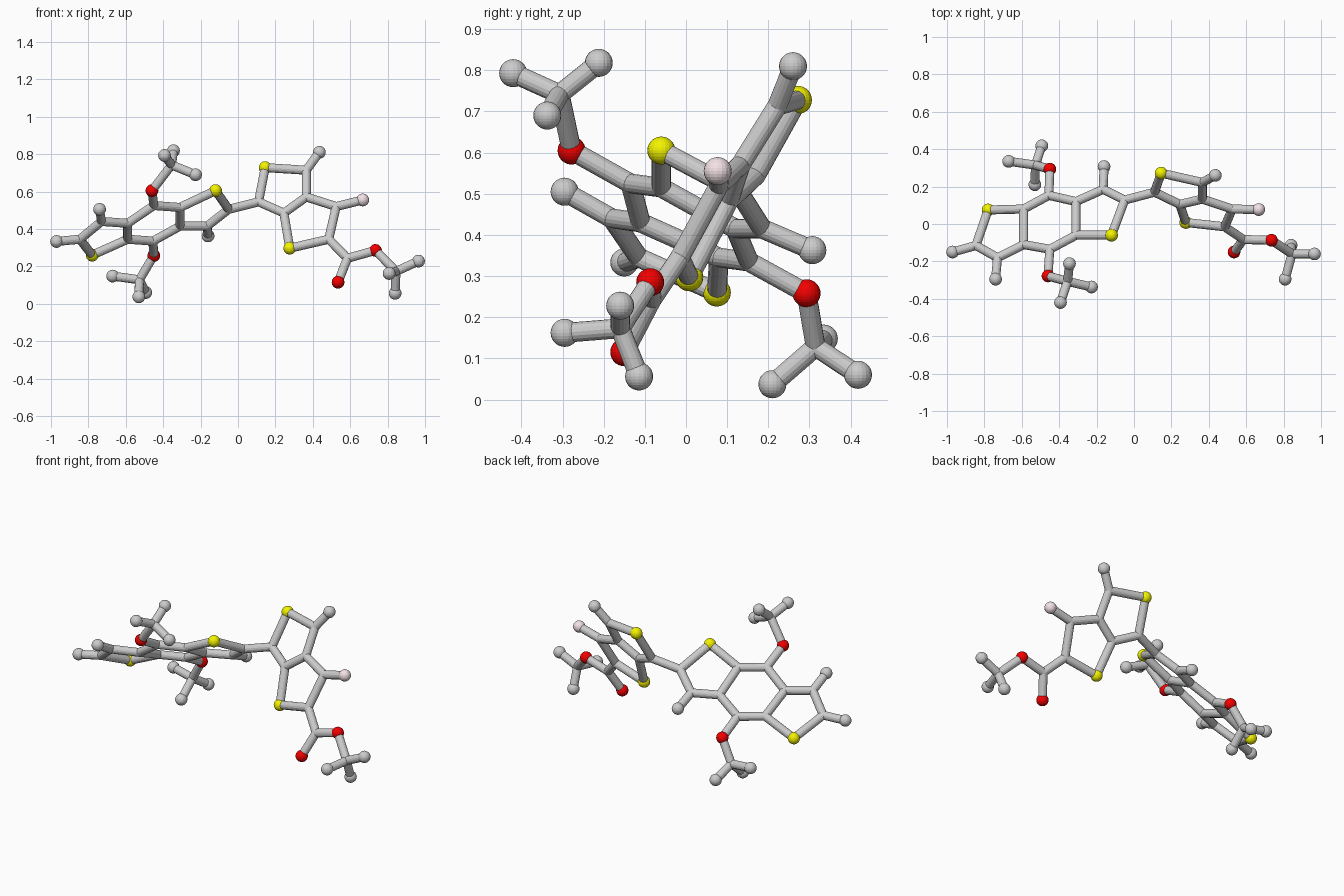
import bpy, bmesh
from mathutils import Vector, Matrix

if "Cube" in bpy.data.objects:
    bpy.data.objects.remove(bpy.data.objects["Cube"])

BALL_R, BOND_R = 0.034, 0.024

# Atom centres by name; the first letter is the kind: c, s, o, f or h
ATOMS = dict(
    # left fused rings
    s1=(-.78, .075, .26), c2=(-.845, -.115, .345), c3=(-.73, -.18, .44),
    c4=(-.59, -.11, .43), c5=(-.59, .08, .345), c6=(-.455, .153, .335),
    c7=(-.31, .12, .415), c8=(-.31, -.06, .515), c9=(-.45, -.135, .525),
    c10=(-.05, .128, .505), c11=(-.165, .185, .415), s2=(-.12, -.06, .605),
    h1=(-.97, -.15, .333), h2=(-.74, -.295, .505), h3=(-.16, .307, .363),
    # upper methoxy arm
    o1=(-.46, -.278, .605), c12=(-.355, -.307, .742), h4=(-.393, -.42, .793),
    h5=(-.345, -.212, .818), h6=(-.227, -.337, .69),
    # lower methoxy arm
    o2=(-.45, .293, .258), c13=(-.527, .315, .128), h7=(-.67, .335, .148),
    h8=(-.53, .21, .037), h9=(-.493, .418, .06),
    # right fused rings
    c14=(.11, .17, .545), s3=(.145, .272, .728), c15=(.365, .222, .714),
    c16=(.365, .133, .571), c17=(.245, .105, .485), s4=(.277, .008, .297),
    c18=(.485, -.015, .345), c19=(.525, .08, .52), f1=(.667, .077, .555),
    h10=(.435, .26, .81),
    # ester tail
    c20=(.585, -.083, .243), o3=(.535, -.15, .115), o4=(.735, -.087, .285),
    c21=(.845, -.16, .173), h11=(.965, -.16, .228), h12=(.808, -.295, .162),
    h13=(.84, -.114, .056))

# Chains of bonded atoms, grouped by part
CHAINS = {
    "left_ring_bonds": ["s1 c2 c3 c4 c5 s1", "c5 c6 c7 c8 c9 c4",
                        "c7 c11 c10 s2 c8", "c2 h1", "c3 h2", "c11 h3"],
    "upper_arm_bonds": ["c9 o1 c12 h4", "h5 c12 h6"],
    "lower_arm_bonds": ["c6 o2 c13 h7", "h8 c13 h9"],
    "link_bond": ["c10 c14"],
    "right_ring_bonds": ["c14 s3 c15 c16 c17 c14", "c17 s4 c18 c19 c16",
                         "c19 f1", "c15 h10"],
    "tail_bonds": ["c18 c20 o4 c21 h11", "c20 o3", "h12 c21 h13"]}


def finish(bm, name, color=None):
    me = bpy.data.meshes.new(name)
    bm.to_mesh(me)
    bm.free()
    ob = bpy.data.objects.new(name, me)
    bpy.context.collection.objects.link(ob)
    if color:
        mat = bpy.data.materials.new(name + "_color")
        mat.diffuse_color = color
        mat.use_nodes = True
        mat.node_tree.nodes["Principled BSDF"].inputs["Base Color"].default_value = mat.diffuse_color
        me.materials.append(mat)


def rod(bm, a, b):
    d = b - a
    m = Matrix.Translation((a + b) / 2) @ d.to_track_quat('Z', 'Y').to_matrix().to_4x4()
    bmesh.ops.create_cone(bm, cap_ends=True, segments=16, radius1=BOND_R,
                          radius2=BOND_R, depth=d.length, matrix=m)


def ball(bm, p, r):
    bmesh.ops.create_uvsphere(bm, u_segments=20, v_segments=14, radius=r,
                              matrix=Matrix.Translation(p))


# Rods between atoms
for name, chains in CHAINS.items():
    bm = bmesh.new()
    for chain in chains:
        pts = [Vector(ATOMS[k]) for k in chain.split()]
        for a, b in zip(pts, pts[1:]):
            rod(bm, a, b)
    finish(bm, name)

# Balls: one object per kind of atom; carbon is only a rounded joint
KINDS = {"c": ("carbon_joints", BOND_R, None),
         "h": ("hydrogen_balls", BALL_R, None),
         "s": ("sulfur_balls", BALL_R, (.9, .9, 0, 1)),
         "o": ("oxygen_balls", BALL_R, (.9, 0, 0, 1)),
         "f": ("fluorine_ball", BALL_R, (.9, .76, .79, 1))}
for kind, (name, r, color) in KINDS.items():
    bm = bmesh.new()
    for key, p in ATOMS.items():
        if key[0] == kind:
            ball(bm, p, r)
    finish(bm, name, color)
